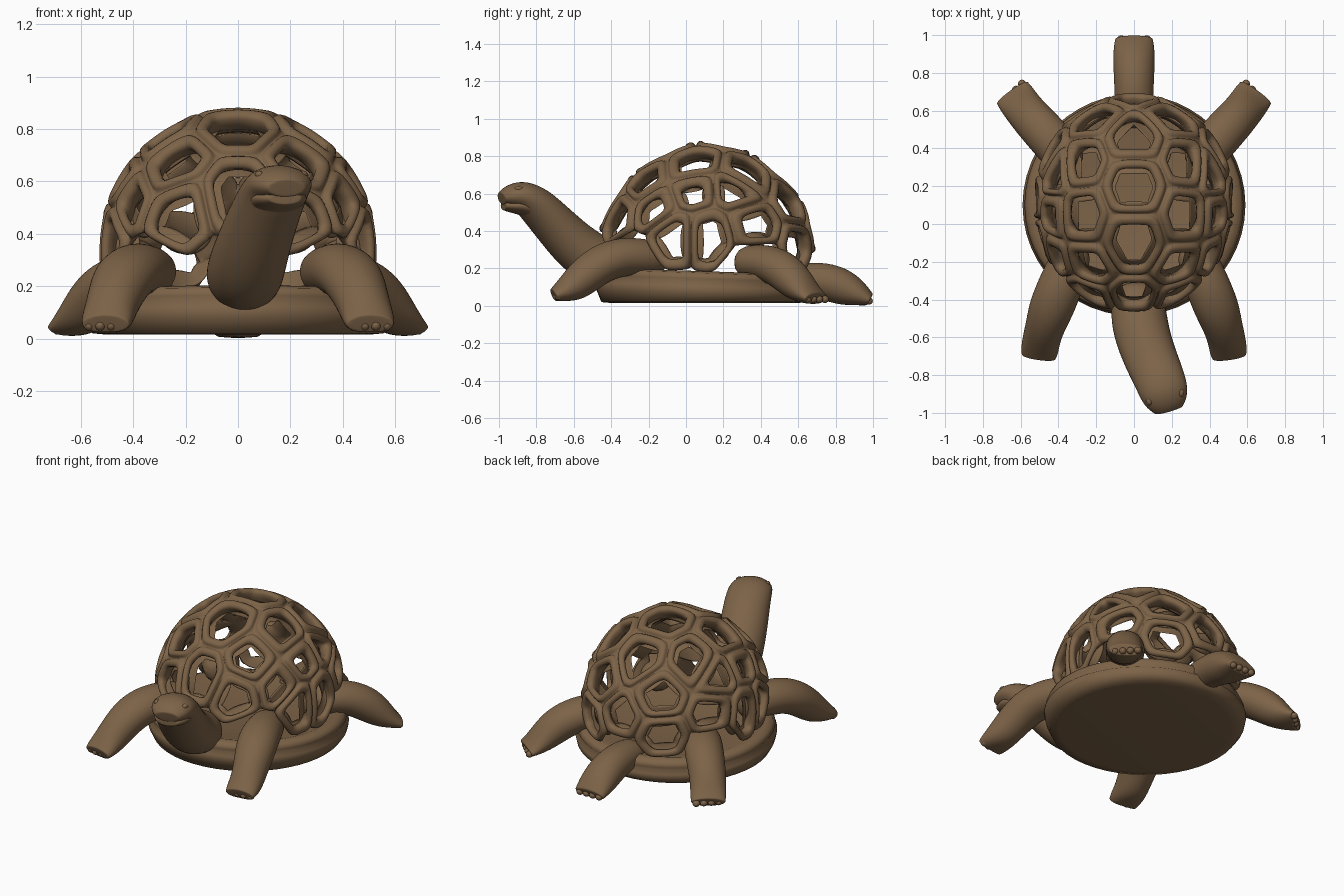
import bpy, bmesh, math
from mathutils import Vector

if "Cube" in bpy.data.objects:
    bpy.data.objects.remove(bpy.data.objects["Cube"])

brown = bpy.data.materials.new("clay_brown")
brown.diffuse_color = (0.205, 0.125, 0.064, 1)
brown.use_nodes = True
brown.node_tree.nodes["Principled BSDF"].inputs["Base Color"].default_value = brown.diffuse_color


def finish(bm, name, subdiv=2, thickness=0.0):
    """Turn a bmesh into a smooth brown object."""
    bmesh.ops.recalc_face_normals(bm, faces=bm.faces[:])
    me = bpy.data.meshes.new(name)
    bm.to_mesh(me)
    bm.free()
    me.materials.append(brown)
    for p in me.polygons:
        p.use_smooth = True
    ob = bpy.data.objects.new(name, me)
    bpy.context.collection.objects.link(ob)
    if thickness:
        s = ob.modifiers.new("thickness", 'SOLIDIFY')
        s.thickness, s.offset = thickness, -1
    if subdiv:
        s = ob.modifiers.new("smooth", 'SUBSURF')
        s.levels = s.render_levels = subdiv
    return ob


def loft(name, stations, floor=0.0, side=1, sides=12, flat=True):
    """Tube through stations (x, y, z, half width, half height)."""
    bm = bmesh.new()
    st = list(stations)
    # a doubled last ring keeps the end blunt
    st.append(tuple(b + (b - a) * 0.06 for a, b in zip(st[-2], st[-1])))
    pts = [Vector((s[0] * side, s[1], s[2])) for s in st]
    rings = []
    for i, s in enumerate(st):
        t = (pts[min(i + 1, len(pts) - 1)] - pts[max(i - 1, 0)]).normalized()
        a = t.cross(Vector((0, 0, 1))).normalized()
        b = a.cross(t)
        ring = []
        for k in range(sides):
            w = 2 * math.pi * k / sides
            p = pts[i] + a * s[3] * 1.04 * math.cos(w) + b * s[4] * 1.04 * math.sin(w)
            p.z = max(p.z, floor)
            ring.append(bm.verts.new(p))
        rings.append(ring)
    for r0, r1 in zip(rings, rings[1:]):
        for k in range(sides):
            j = (k + 1) % sides
            bm.faces.new((r0[k], r0[j], r1[j], r1[k]))
    bm.faces.new(rings[0])
    bm.faces.new(rings[-1])
    return finish(bm, name)


def ball(name, loc, scale):
    bm = bmesh.new()
    bmesh.ops.create_uvsphere(bm, u_segments=12, v_segments=8, radius=1)
    for v in bm.verts:
        v.co = Vector(loc) + Vector(a * b for a, b in zip(v.co, scale))
    return finish(bm, name, 0)


# ---- oval base plate with a grooved rim
prof = [(0.50, 0.015), (0.555, 0.02), (0.58, 0.06), (0.59, 0.105), (0.567, 0.125),
        (0.58, 0.145), (0.565, 0.175), (0.52, 0.185), (0.46, 0.165)]
bm = bmesh.new()
N = 48
rings = [[bm.verts.new((r * math.cos(2 * math.pi * k / N),
                        0.10 + r * 0.995 * math.sin(2 * math.pi * k / N),
                        z - 0.035 * (r * math.sin(2 * math.pi * k / N)) * (z > 0.03)))
          for k in range(N)] for r, z in prof]
for r0, r1 in zip(rings, rings[1:]):
    for k in range(N):
        bm.faces.new((r0[k], r0[(k + 1) % N], r1[(k + 1) % N], r1[k]))
bm.faces.new(rings[0])
bm.faces.new(rings[-1])
finish(bm, "base_plate", 0)

# ---- openwork shell: framed cells around seed points on an ellipsoid
C, R = Vector((0, 0.11, 0.33)), Vector((0.52, 0.57, 0.54))
middle = [(0, .20, .87), (0, -.09, .83), (0, .47, .74), (0, -.38, .56), (0, .64, .42)]
paired = [(.28, .05, .76), (.30, .33, .74), (.27, -.21, .68), (.46, .03, .64), (.44, .27, .64),
          (.50, -.07, .39), (.52, .12, .39), (.21, .57, .58), (.45, .36, .44),
          (.24, -.36, .50), (.25, .61, .32), (.42, -.17, .55)]
# places left open for the neck, legs and underside
open_mid = [(0, -.45, .22), (0, .1, -.2), (0, .5, -.02), (0, -.3, -.02), (0, .66, .12)]
open_pair = [(.36, -.32, .22), (.46, .38, .20), (.42, -.02, -.02), (.42, .2, -.02), (.25, .55, .03)]


def mirrored(mid, pair):
    return mid + [(s * x, y, z) for x, y, z in pair for s in (1, -1)]


def unit(p):
    d = Vector(p) - C
    return Vector((d.x / R.x, d.y / R.y, d.z / R.z)).normalized()


def on_shell(u, out=0.0):
    p = C + Vector((u.x * (R.x + out), u.y * (R.y + out), u.z * (R.z + out)))
    if u.z > 0:
        p.z -= 0.09 * u.y * u.y * u.z
    return p


solid = [unit(p) for p in mirrored(middle, paired)]
hull = bmesh.new()
for u in solid + [unit(p) for p in mirrored(open_mid, open_pair)]:
    hull.verts.new(u)
hull.verts.ensure_lookup_table()
seeds = hull.verts[:len(solid)]
bmesh.ops.convex_hull(hull, input=hull.verts[:])
hull.normal_update()
bm = bmesh.new()
for s in seeds:
    ax = s.co.orthogonal().normalized()
    ay = s.co.cross(ax)
    ns = [f.normal * (1 if f.normal.dot(f.calc_center_median()) > 0 else -1) for f in s.link_faces]
    ns.sort(key=lambda n: math.atan2(n.dot(ay), n.dot(ax)))
    bm.faces.new([bm.verts.new(n) for n in ns])
hull.free()
bmesh.ops.remove_doubles(bm, verts=bm.verts[:], dist=0.08)
bmesh.ops.bisect_plane(bm, geom=bm.verts[:] + bm.edges[:] + bm.faces[:],
                       plane_co=(0, 0, -0.36), plane_no=(0, 0, -1), clear_outer=True)
# centres first, then extra points along the edges so holes stay polygonal
centres = {f.index: f.calc_center_median() for f in bm.faces}
bmesh.ops.subdivide_edges(bm, edges=bm.edges[:], cuts=2, use_grid_fill=False)
# each cell becomes a raised frame with a groove to its neighbours
cells = bm.faces[:]
for f in cells:
    c = f.calc_center_median()
    base = list(f.verts)
    r = sum((v.co - c).length for v in base) / len(base)
    loops = [base]
    for width, out in ((0.014, 0.0), (0.034, 0.03), (0.085, 0.026), (0.135, -0.02)):
        k = max(0.36 + (0.14 - width), 1 - width / r)
        loops.append([bm.verts.new(((c + (v.co - c) * k).normalized()) * (1 + out)) for v in base])
    n = len(base)
    for l0, l1 in zip(loops, loops[1:]):
        for i in range(n):
            j = (i + 1) % n
            bm.faces.new((l0[i], l0[j], l1[j], l1[i]))
    for v in base:
        v.co = v.co.normalized() * 0.985
bmesh.ops.delete(bm, geom=cells, context='FACES_ONLY')
for v in bm.verts:
    v.co = on_shell(v.co.normalized(), (v.co.length - 1) * 0.55)
finish(bm, "openwork_shell", 1, 0.085)

# ---- legs with toes
front = [(.30, -.10, .25, .09, .08), (.35, -.22, .26, .11, .10), (.395, -.34, .265, .12, .105),
         (.44, -.45, .23, .12, .105), (.47, -.54, .16, .105, .10),
         (.49, -.61, .10, .10, .085), (.50, -.67, .07, .10, .058), (.505, -.705, .055, .09, .04)]
rear = [(.32, .28, .23, .09, .08), (.38, .37, .235, .11, .095), (.45, .46, .225, .115, .10),
        (.53, .545, .17, .11, .105), (.585, .61, .10, .105, .085), (.62, .66, .06, .105, .055),
        (.645, .695, .04, .10, .035)]
for side, tag in ((1, "right"), (-1, "left")):
    loft("front_leg_" + tag, front, 0.025, side)
    loft("rear_leg_" + tag, rear, 0.01, side)
    for i in range(4):
        o = (i - 1.5) * 0.042
        ball(f"front_toe_{tag}_{i}", (side * (.505 + o), -.697 + abs(o) * .3, .05), (.02, .022, .02))
        ball(f"rear_toe_{tag}_{i}", (side * (.64 + o * .75), .695 - o * .75, .035), (.022, .022, .02))

# ---- tail, broad and flat underneath
loft("tail", [(0, .50, .14, .09, .07), (0, .62, .14, .10, .09), (0, .74, .135, .105, .10),
              (0, .84, .10, .11, .10), (0, .92, .06, .11, .075), (0, .98, .03, .10, .04)], 0.003)
for i in range(4):
    ball(f"tail_toe_{i}", ((i - 1.5) * .045, .978, .026), (.022, .021, .02))

# ---- neck and head, turned slightly to the right
loft("neck_and_head", [(.02, -.30, .22, .10, .09), (.02, -.42, .22, .145, .135),
                       (.03, -.53, .265, .15, .14), (.06, -.64, .365, .145, .125),
                       (.10, -.74, .475, .14, .11), (.135, -.82, .555, .135, .10),
                       (.16, -.89, .595, .13, .08), (.175, -.95, .585, .11, .06),
                       (.185, -.985, .575, .075, .035)])
loft("lower_jaw", [(.125, -.78, .49, .09, .05), (.15, -.87, .535, .115, .05),
                   (.17, -.935, .535, .10, .038), (.18, -.975, .535, .065, .024)])
for side, tag in ((1, "right"), (-1, "left")):
    ball("eye_" + tag, (.165 + side * .083, -.915 + side * .022, .625), (.018, .024, .016))
